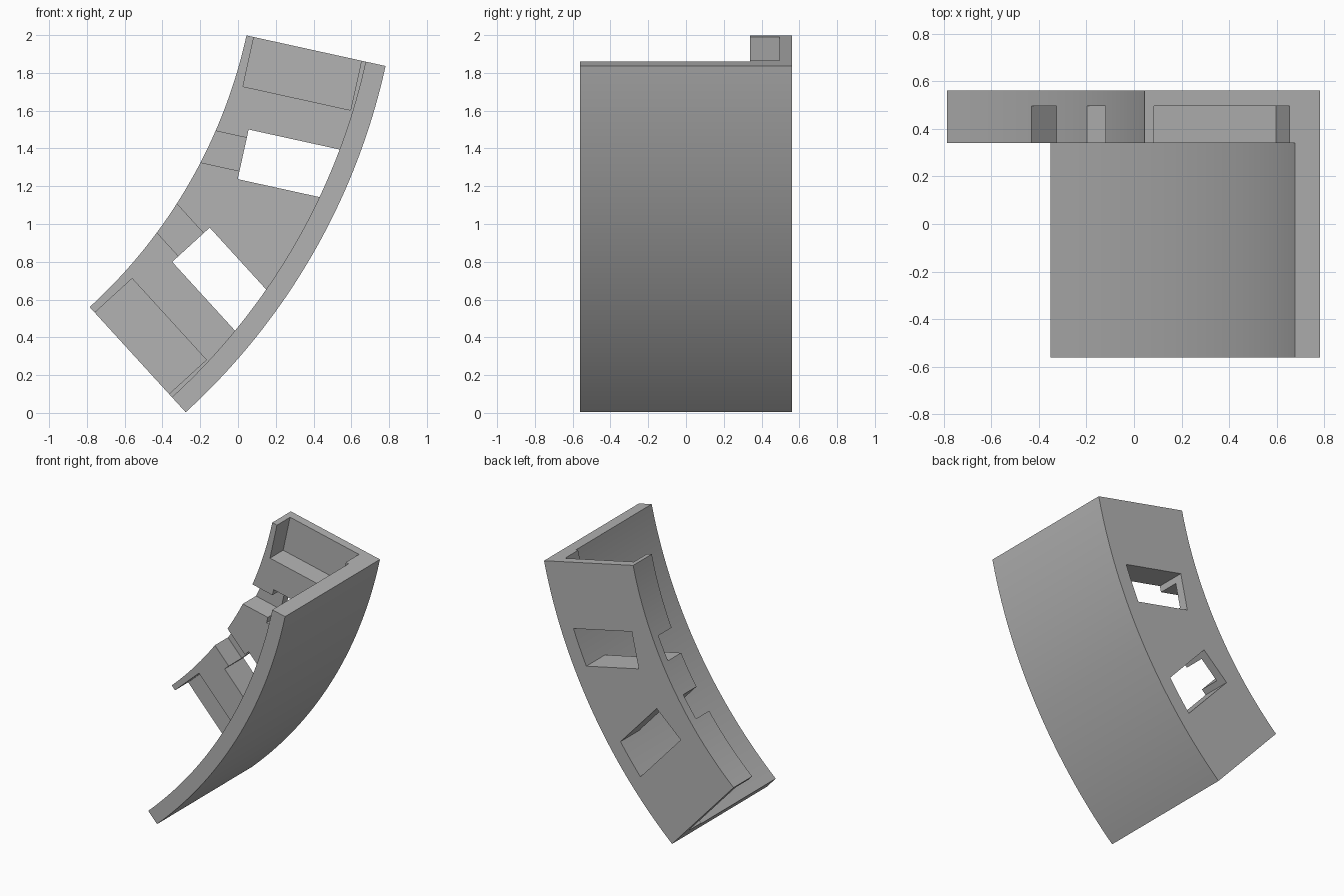
import bpy, bmesh
from math import radians, sin, cos
from mathutils import Vector

cube = bpy.data.objects.get("Cube")
if cube:
    bpy.data.objects.remove(cube, do_unlink=True)

# Arc layout in the xz plane
CENTRE = Vector((-2.637, 2.588))
R_IN, R_WALL, R_OUT = 2.746, 3.392, 3.50
TOP, BOTTOM = radians(-12.4), radians(-47.6)
SEGMENTS = 48
Y_FRONT, Y_PLATE, Y_POCKET, Y_BACK = -0.56, 0.34, 0.495, 0.56

grey = bpy.data.materials.new("plain_grey")
grey.use_nodes = True
colour = (0.45, 0.45, 0.45, 1)
grey.diffuse_color = colour
grey.node_tree.nodes["Principled BSDF"].inputs["Base Color"].default_value = colour


def prism(name, outline, y0, y1):
    """Extrude an xz outline along y."""
    bm = bmesh.new()
    face = bm.faces.new([bm.verts.new((p.x, y0, p.y)) for p in outline])
    result = bmesh.ops.extrude_face_region(bm, geom=[face])
    new_verts = [g for g in result["geom"] if isinstance(g, bmesh.types.BMVert)]
    bmesh.ops.translate(bm, verts=new_verts, vec=(0, y1 - y0, 0))
    bmesh.ops.recalc_face_normals(bm, faces=bm.faces)
    mesh = bpy.data.meshes.new(name)
    bm.to_mesh(mesh)
    bm.free()
    mesh.materials.append(grey)
    obj = bpy.data.objects.new(name, mesh)
    bpy.context.collection.objects.link(obj)
    return obj


def arc(radius):
    step = (TOP - BOTTOM) / SEGMENTS
    angles = [BOTTOM + i * step for i in range(SEGMENTS + 1)]
    return [CENTRE + radius * Vector((cos(a), sin(a))) for a in angles]


def sector(name, r0, r1, y0, y1):
    return prism(name, arc(r0) + arc(r1)[::-1], y0, y1)


def combine(target, tool, operation):
    """Apply a boolean and remove the helper."""
    mod = target.modifiers.new(tool.name, 'BOOLEAN')
    mod.operation = operation
    mod.solver = 'EXACT'
    mod.object = tool
    bpy.context.view_layer.objects.active = target
    bpy.ops.object.modifier_apply(modifier=mod.name)
    bpy.data.objects.remove(tool, do_unlink=True)


# Curved outer wall, and the side plate slightly embedded in it
shell = sector("curved_shell", R_WALL, R_OUT, Y_FRONT, Y_BACK)
plate = sector("side_plate", R_IN, R_WALL + 0.05, Y_PLATE, Y_BACK)

# Openings: radial range, distance range from the end, depth range
cuts = {
    "end_pocket": ((0.04, 0.623), (-0.1, 0.268), (0.2, Y_POCKET)),
    "window": ((0.118, 0.9), (0.484, 0.753), (0.2, 0.7)),
    "channel": ((-0.2, 0.2), (0.529, 0.709), (0.2, Y_POCKET)),
}

# The same openings are measured from each end of the arc
for angle, side in ((TOP, -1), (BOTTOM, 1)):
    radial = Vector((cos(angle), sin(angle)))
    tangent = side * Vector((-sin(angle), cos(angle)))
    corner = CENTRE + R_IN * radial
    for name, ((r0, r1), (t0, t1), (y0, y1)) in cuts.items():
        outline = [corner + r * radial + t * tangent
                   for r, t in ((r0, t0), (r1, t0), (r1, t1), (r0, t1))]
        cutter = prism(name + "_cutter", outline, y0, y1)
        cutter.hide_render = True
        combine(plate, cutter, 'DIFFERENCE')

combine(shell, plate, 'UNION')

# Smooth curve with crisp edges
bpy.ops.object.select_all(action='DESELECT')
shell.select_set(True)
bpy.context.view_layer.objects.active = shell
bpy.ops.object.shade_smooth_by_angle(angle=radians(20))
